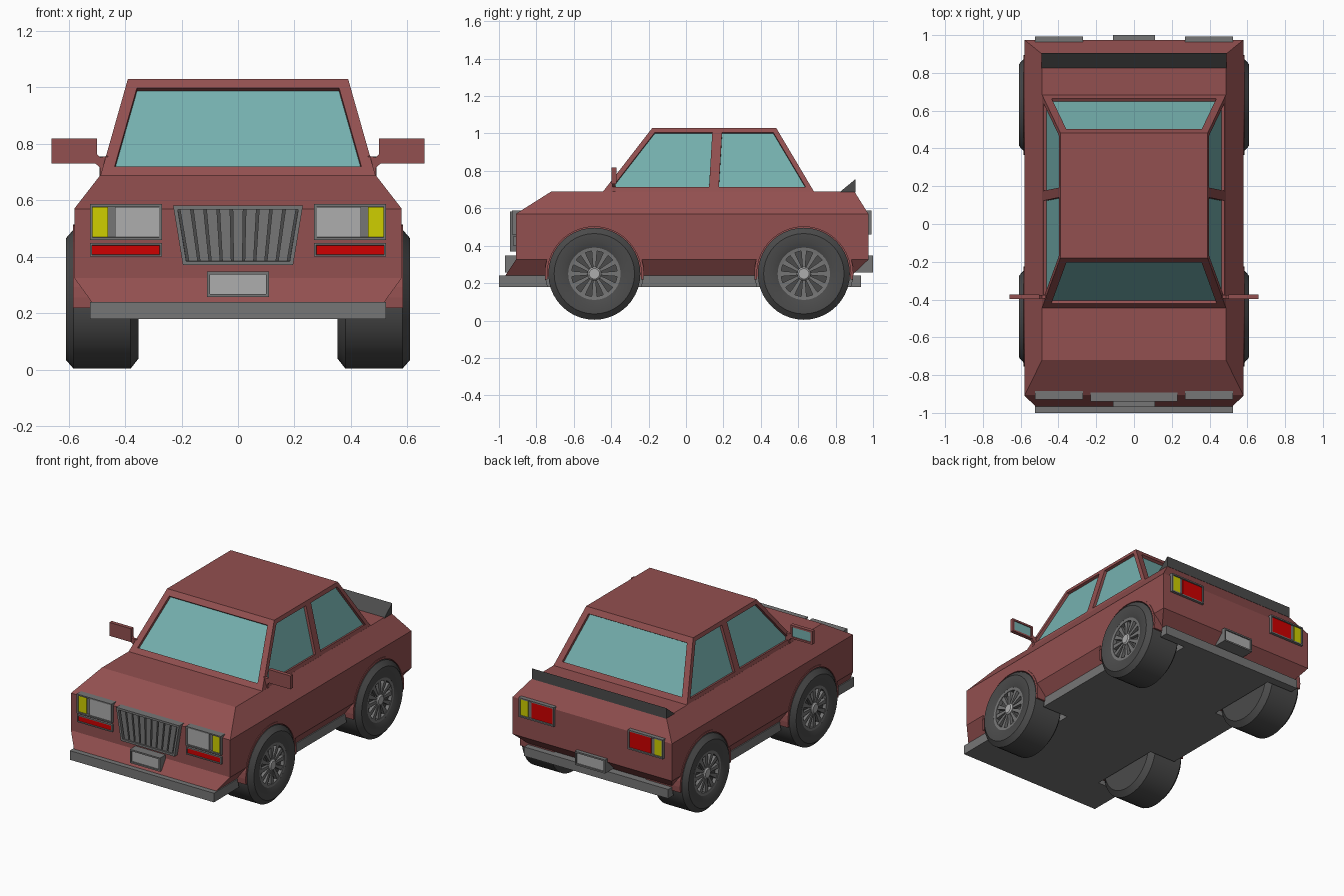
import bpy, bmesh
from math import sin, cos, pi, radians
from mathutils import Matrix, Vector

if "Cube" in bpy.data.objects:
    bpy.data.objects.remove(bpy.data.objects["Cube"])


def material(name, r, g, b):
    m = bpy.data.materials.new(name)
    m.diffuse_color = (r, g, b, 1)
    m.use_nodes = True
    m.node_tree.nodes["Principled BSDF"].inputs["Base Color"].default_value = m.diffuse_color
    return m


PAINT = material("paint", 0.29, 0.08, 0.08)
GLASS = material("glass", 0.18, 0.44, 0.43)
YELLOW = material("yellow", 0.62, 0.62, 0.0)
RED = material("red", 0.62, 0.0, 0.0)
DARK = material("dark", 0.07, 0.07, 0.07)
MID = material("mid_grey", 0.18, 0.18, 0.18)
LIGHT = material("light_grey", 0.42, 0.42, 0.42)


def finish(name, bm, *mats):
    bmesh.ops.recalc_face_normals(bm, faces=bm.faces[:])
    me = bpy.data.meshes.new(name)
    bm.to_mesh(me)
    bm.free()
    for m in mats:
        me.materials.append(m)
    ob = bpy.data.objects.new(name, me)
    bpy.context.collection.objects.link(ob)
    return ob


def smooth(ob, angle=30):
    bpy.ops.object.select_all(action='DESELECT')
    bpy.context.view_layer.objects.active = ob
    ob.select_set(True)
    bpy.ops.object.shade_smooth_by_angle(angle=radians(angle))


def loft(bm, rings):
    """Join closed rings of points and cap both ends."""
    vs = [[bm.verts.new(p) for p in r] for r in rings]
    for a, b in zip(vs, vs[1:]):
        for i in range(len(a)):
            j = (i + 1) % len(a)
            bm.faces.new((a[i], a[j], b[j], b[i]))
    bm.faces.new(vs[0])
    bm.faces.new(vs[-1])
    bmesh.ops.recalc_face_normals(bm, faces=bm.faces[:])


def prism(bm, pts, axis, a, b):
    """Extrude a (x,z) outline along y, or a (y,z) outline along x."""
    at = (lambda p, t: (t, p[0], p[1])) if axis == 'x' else (lambda p, t: (p[0], t, p[1]))
    loft(bm, [[at(p, t) for p in pts] for t in (a, b)])


def rect(x0, x1, z0, z1):
    return [(x0, z0), (x1, z0), (x1, z1), (x0, z1)]


def recess(bm, faces, border, depth, index):
    bmesh.ops.inset_individual(bm, faces=faces, thickness=border, use_even_offset=True)
    bmesh.ops.inset_individual(bm, faces=faces, thickness=0.0005, depth=-depth)
    for f in faces:
        f.material_index = index


def block(name, pts, axis, a, b, mat=None):
    bm = bmesh.new()
    prism(bm, pts, axis, a, b)
    return finish(name, bm, *([mat] if mat else []))


def panel(name, pts, back, front, border, depth, frame, inner):
    """Framed plate facing along y from back to front."""
    bm = bmesh.new()
    prism(bm, pts, 'y', back, front)
    d = 1 if front > back else -1
    recess(bm, [f for f in bm.faces if f.normal.y * d > 0.9], border, depth, 1)
    return finish(name, bm, frame, inner)


def flip(pts, s):
    return [(s * x, z) for x, z in pts]


def arc(cy, r, a0, a1, n):
    return [(cy + r * cos(a0 + (a1 - a0) * i / n), 0.25 + r * sin(a0 + (a1 - a0) * i / n))
            for i in range(n + 1)]


WHEELS = [(s, y) for s in (-1, 1) for y in (-0.49, 0.63)]

# Lower body as stacked rectangles, and the bumper / floor slab
bm = bmesh.new()
loft(bm, [[(-w, y0, z), (w, y0, z), (w, y1, z), (-w, y1, z)] for w, y0, y1, z in
          ((0.515, -0.97, 0.88, 0.235), (0.58, -0.91, 0.975, 0.325),
           (0.58, -0.91, 0.975, 0.57), (0.487, -0.72, 0.90, 0.69))])
body = finish("body", bm, PAINT)
floor = block("bumper_floor", rect(-0.525, 0.525, 0.18, 0.24), 'y', -1.0, 0.935, MID)

# Wheel wells cut from body and floor
cutters = [block("well_cutter", arc(y, 0.26, 0, 2 * pi * 39 / 40, 39), 'x', s * 0.335, s * 0.7)
           for s, y in WHEELS]
for ob in (body, floor):
    for c in cutters:
        m = ob.modifiers.new("well", 'BOOLEAN')
        m.operation, m.solver, m.object = 'DIFFERENCE', 'EXACT', c
bpy.context.view_layer.update()
dg = bpy.context.evaluated_depsgraph_get()
cut = [(ob, bpy.data.meshes.new_from_object(ob.evaluated_get(dg))) for ob in (body, floor)]
for ob, me in cut:
    ob.modifiers.clear()
    ob.data = me
for c in cutters:
    bpy.data.objects.remove(c)

# Cabin with a middle pillar line, glass recessed into frames
bm = bmesh.new()
loft(bm, [[(-w, y0, z), (w, y0, z), (w, ym, z), (w, y1, z), (-w, y1, z), (-w, ym, z)]
          for w, y0, ym, y1, z in ((0.487, -0.445, 0.148, 0.685, 0.688),
                                   (0.39, -0.18, 0.168, 0.482, 1.03))])
recess(bm, [f for f in bm.faces if abs(f.normal.y) > 0.5], 0.04, 0.018, 1)
recess(bm, [f for f in bm.faces if abs(f.normal.x) > 0.9 and f.calc_area() > 0.04
            and f.material_index == 0], 0.026, 0.018, 1)
finish("cabin", bm, PAINT, GLASS)

# Spoiler on the boot lid
block("spoiler", [(0.82, 0.685), (0.905, 0.685), (0.905, 0.755)], 'x', -0.49, 0.49, DARK)

# Lamps and mirrors on both sides
for s in (-1, 1):
    lamp = flip(rect(0.27, 0.525, 0.46, 0.587), s)
    panel("headlight_frame", lamp, -0.88, -0.93, 0.009, 0.015, MID, MID)
    block("headlight", flip(rect(0.28, 0.435, 0.47, 0.577), s), 'y', -0.90, -0.925, LIGHT)
    block("front_indicator", flip(rect(0.46, 0.515, 0.47, 0.577), s), 'y', -0.90, -0.922, YELLOW)
    panel("front_red_strip", flip(rect(0.27, 0.525, 0.40, 0.448), s),
          -0.89, -0.925, 0.007, 0.006, MID, RED)
    panel("tail_light_frame", lamp, 0.94, 0.992, 0.009, 0.012, MID, MID)
    block("tail_light", flip(rect(0.28, 0.435, 0.472, 0.575), s), 'y', 0.96, 0.986, RED)
    block("rear_indicator", flip(rect(0.46, 0.515, 0.472, 0.575), s), 'y', 0.96, 0.986, YELLOW)
    panel("mirror", flip(rect(0.50, 0.66, 0.73, 0.818), s), -0.397, -0.372, 0.012, 0.006,
          PAINT, GLASS)
    block("mirror_arm", flip([(0.46, 0.685), (0.488, 0.685), (0.488, 0.715), (0.505, 0.73),
                              (0.505, 0.768), (0.488, 0.752), (0.46, 0.758)], s),
          'y', -0.394, -0.376, PAINT)

# Grille with fanned slats
panel("grille_frame", [(-0.195, 0.37), (0.195, 0.37), (0.23, 0.582), (-0.23, 0.582)],
      -0.88, -0.94, 0.014, 0.02, MID, DARK)
bm = bmesh.new()
N = 9
for i in range(N):
    a, b = (i + 0.1) / N * 2 - 1, (i + 0.9) / N * 2 - 1
    prism(bm, [(0.178 * a, 0.385), (0.178 * b, 0.385), (0.21 * b, 0.567), (0.21 * a, 0.567)],
          'y', -0.91, -0.933)
finish("grille_slats", bm, MID)

# Blank number plates
panel("front_plate", rect(-0.11, 0.11, 0.258, 0.348), -0.90, -0.968, 0.01, 0.008, MID, LIGHT)
panel("rear_plate", rect(-0.11, 0.11, 0.258, 0.348), 0.90, 1.0, 0.01, 0.008, MID, LIGHT)


def lathe(name, profile, s, y, n, mat):
    """Turn an (r, x) profile about the wheel axle."""
    bm = bmesh.new()
    loft(bm, [[(s * x, y + r * cos(2 * pi * i / n), 0.25 + r * sin(2 * pi * i / n))
               for i in range(n)] for r, x in profile])
    ob = finish(name, bm, mat)
    smooth(ob)
    return ob


# Wheels: tyre, rim ring, hub, spokes, and painted arch above
for s, y in WHEELS:
    lathe("tyre", [(0.21, 0.352), (0.246, 0.38), (0.246, 0.583), (0.215, 0.61), (0.172, 0.61),
                   (0.14, 0.598), (0.14, 0.572)], s, y, 40, DARK)
    bm = bmesh.new()
    for k in range(12):
        c = Vector((0, y, 0.25))
        rot = Matrix.Rotation(2 * pi * k / 12, 4, 'X')
        old = len(bm.verts)
        prism(bm, [(0.03, -0.007), (0.13, -0.015), (0.13, 0.015), (0.03, 0.007)],
              'x', s * 0.568, s * 0.592)
        bm.verts.ensure_lookup_table()
        for v in bm.verts[old:]:
            v.co = rot @ v.co + c
    finish("spokes", bm, MID)
    lathe("hub", [(0.036, 0.56), (0.036, 0.595), (0.028, 0.602)], s, y, 20, LIGHT)
    bm = bmesh.new()
    rings = [(0.141, 0.57), (0.141, 0.598), (0.122, 0.596), (0.122, 0.57)]
    vs = [[bm.verts.new((s * x, y + r * cos(pi * i / 20), 0.25 + r * sin(pi * i / 20)))
           for r, x in rings] for i in range(40)]
    for i in range(40):
        for j in range(4):
            a, b = vs[i], vs[(i + 1) % 40]
            bm.faces.new((a[j], a[(j + 1) % 4], b[(j + 1) % 4], b[j]))
    smooth(finish("rim", bm, MID))
    a0, a1 = radians(-7), radians(187)
    arch = arc(y, 0.265, a0, a1, 24) + arc(y, 0.251, a1, a0, 24)
    block("wheel_arch", arch, 'x', s * 0.335, s * 0.584, PAINT)
